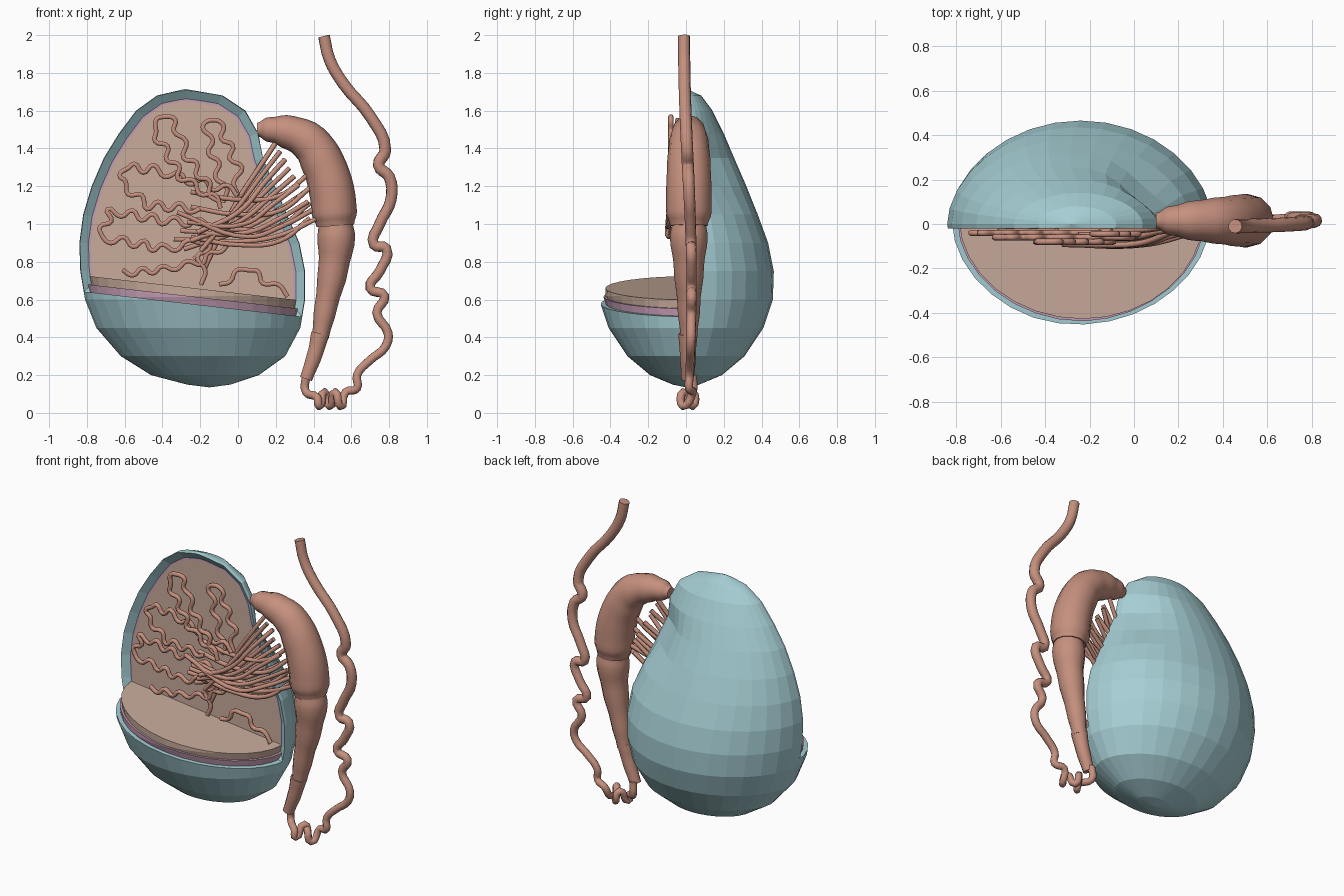
import bpy, bmesh, math
from mathutils import Vector

cube = bpy.data.objects.get("Cube")
if cube:
    bpy.data.objects.remove(cube, do_unlink=True)


def material(name, rgb):
    m = bpy.data.materials.new(name)
    m.use_nodes = True
    m.diffuse_color = (*rgb, 1)
    m.node_tree.nodes["Principled BSDF"].inputs["Base Color"].default_value = (*rgb, 1)
    return m


TEAL = material("pale teal", (.38, .62, .66))
PINK = material("mauve pink", (.56, .34, .46))
TAN = material("tan", (.58, .41, .33))
FLESH = material("flesh brown", (.56, .28, .21))

# Egg rows: height, left edge, right edge, half depth
ROWS = [(.15, -.27, -.04, .07), (.2, -.46, .11, .19), (.3, -.62, .25, .31),
        (.45, -.75, .33, .41), (.6, -.81, .355, .46), (.75, -.835, .355, .465),
        (.9, -.84, .325, .435), (1.05, -.82, .26, .38), (1.2, -.775, .2, .32),
        (1.35, -.71, .14, .255), (1.48, -.63, .11, .2), (1.6, -.54, .04, .14),
        (1.68, -.43, -.08, .08)]
SIDES = 32
CENTRE = Vector((-.23, 0, .85))
TILT = Vector((.115, 0, 1)).normalized()


def egg(scale):
    """Lofted egg with a shallow dent beside the head of the duct."""
    bm = bmesh.new()
    rings = []
    for z, left, right, depth in ROWS:
        ring = []
        for i in range(SIDES):
            a = math.tau * i / SIDES
            s = math.sin(a)
            x = (left + right) / 2 + (right - left) / 2 * math.cos(a)
            y = depth * math.copysign(abs(s) ** 1.1, s)
            p = Vector((x, y, z))
            dist = (p - Vector((.1, .2, 1.3))).length
            p += Vector((-.4, -.7, 0)) * .09 * math.exp(-(dist / .17) ** 2)
            ring.append(bm.verts.new(p))
        rings.append(ring)
    bottom = bm.verts.new((-.15, 0, .135))
    top = bm.verts.new((-.28, 0, 1.715))
    for i in range(SIDES):
        j = (i + 1) % SIDES
        for a, b in zip(rings, rings[1:]):
            bm.faces.new((a[i], a[j], b[j], b[i]))
        bm.faces.new((bottom, rings[0][j], rings[0][i]))
        bm.faces.new((top, rings[-1][i], rings[-1][j]))
    for v in bm.verts:
        v.co = CENTRE + (v.co - CENTRE) * scale
    return bm


def slice_off(bm, point, normal):
    """Remove what lies on the normal's side and return the new cap."""
    cut = bmesh.ops.bisect_plane(bm, geom=bm.verts[:] + bm.edges[:] + bm.faces[:],
                                 plane_co=point, plane_no=normal, clear_outer=True)
    edges = [e for e in cut["geom_cut"] if isinstance(e, bmesh.types.BMEdge)]
    caps = bmesh.ops.edgeloop_fill(bm, edges=edges)["faces"]
    bmesh.ops.recalc_face_normals(bm, faces=bm.faces[:])
    return caps


def finish(name, bm, *mats):
    me = bpy.data.meshes.new(name)
    bm.to_mesh(me)
    bm.free()
    for m in mats:
        me.materials.append(m)
    ob = bpy.data.objects.new(name, me)
    bpy.context.collection.objects.link(ob)
    return ob


# Lower half: three nested layers, each cut a little higher
for name, scale, height, mat in (("lower_shell", 1, .575, TEAL),
                                 ("middle_layer", .95, .615, PINK),
                                 ("inner_block", .925, .66, TAN)):
    layer = egg(scale)
    slice_off(layer, (-.23, 0, height), TILT)
    finish(name, layer, mat)

# Upper back half: bevelled rim, thin lining and inner wall
upper = egg(1)
slice_off(upper, (-.23, 0, .575), -TILT)
wall = slice_off(upper, (0, -.02, 0), (0, -1, 0))
bmesh.ops.inset_individual(upper, faces=wall, thickness=.045, depth=-.035,
                           use_even_offset=True)
lining = bmesh.ops.inset_individual(upper, faces=wall, thickness=.013, depth=0,
                                    use_even_offset=True)["faces"]
for f in lining:
    f.material_index = 1
for f in wall:
    f.material_index = 2
finish("upper_shell", upper, TEAL, PINK, TAN)


def tube(name, points, sides=2, steps=4):
    """Round tube through points given as (x, y, z, radius)."""
    cu = bpy.data.curves.new(name, "CURVE")
    cu.dimensions = "3D"
    cu.bevel_depth = 1
    cu.bevel_resolution = sides
    cu.resolution_u = steps
    cu.use_fill_caps = True
    sp = cu.splines.new("BEZIER")
    sp.radius_interpolation = "EASE"
    sp.bezier_points.add(len(points) - 1)
    for bp, (x, y, z, r) in zip(sp.bezier_points, points):
        bp.co = (x, y, z)
        bp.radius = r
        bp.handle_left_type = bp.handle_right_type = "AUTO"
    tmp = bpy.data.objects.new(name + "_path", cu)
    bpy.context.collection.objects.link(tmp)
    deps = bpy.context.evaluated_depsgraph_get()
    me = bpy.data.meshes.new_from_object(tmp.evaluated_get(deps))
    bpy.data.objects.remove(tmp, do_unlink=True)
    me.materials.clear()
    me.materials.append(FLESH)
    me.shade_smooth()
    ob = bpy.data.objects.new(name, me)
    bpy.context.collection.objects.link(ob)
    return ob


def flat_path(points, y):
    return [(x, y, z, r) for x, z, r in points]


# Outer duct: head, body and tail
tube("duct_head", flat_path([(.1, 1.5, .035), (.16, 1.5, .065), (.27, 1.485, .09),
     (.38, 1.43, .105), (.45, 1.32, .115), (.495, 1.18, .12), (.51, 1.06, .12),
     (.515, .99, .1)], .015), 4)
tube("duct_body", flat_path([(.515, 1.01, .09), (.52, .93, .1), (.505, .77, .08),
     (.465, .56, .06), (.435, .4, .045)], .015), 4)
tube("duct_tail", flat_path([(.435, .42, .05), (.41, .32, .043), (.36, .18, .035)], .01), 3)

# Thin exit duct: tight coils at the bottom, then a winding climb
coil = [(.36, .2), (.36, .11), (.42, .08)]
coil += [(.43 + .028 * i, .035 if i % 2 == 0 else .11) for i in range(6)]
climb = [(.63, .13), (.63, .2), (.7, .28), (.78, .35), (.795, .42), (.735, .53),
         (.775, .62), (.7, .66), (.75, .75), (.785, .87), (.72, .89), (.75, 1),
         (.81, 1.13), (.8, 1.25), (.745, 1.31), (.78, 1.39), (.7, 1.57),
         (.56, 1.74), (.485, 1.87), (.455, 1.995)]
path = []
for i, (x, z) in enumerate(coil + climb):
    y = .01 + (.025 * (-1) ** (i // 2) if i < len(coil) else .02 * math.sin(z * 2.4))
    path.append((x, y, z, .021 + .011 * min(z / 1.3, 1)))
tube("exit_duct", path, 3)


def winding(name, corners, y, amp=.022, step=.06):
    """Thin tubule that weaves from side to side along a path."""
    pts, side = [], 1
    for a, b in zip(corners, corners[1:]):
        a, b = Vector(a), Vector(b)
        d = b - a
        n = max(1, round(d.length / step))
        across = Vector((-d.y, d.x)).normalized() * amp
        for i in range(n):
            p = a + d * (i / n) + across * side
            side = -side
            pts.append((p.x, y, p.y, .014))
    pts.append((*corners[-1][:1], y, corners[-1][1], .014))
    tube(name, pts, 1, 4)


# Looped tubules, each running out to a tip and back
LOOPS = [[(-.08, 1.1), (-.3, 1.25), (-.45, 1.5), (-.38, 1.58), (-.32, 1.5), (-.27, 1.36), (-.1, 1.12)],
         [(-.06, 1.12), (-.12, 1.32), (-.17, 1.5), (-.12, 1.56), (-.07, 1.46), (0, 1.3), (0, 1.15)],
         [(0, 1.17), (-.25, 1.23), (-.45, 1.29), (-.6, 1.3), (-.61, 1.21), (-.48, 1.1), (-.2, 1.08)],
         [(-.15, 1.0), (-.4, 1.02), (-.67, 1.07), (-.73, .93), (-.55, .9), (-.4, .87), (-.2, .9)]]
for i, loop in enumerate(LOOPS):
    winding("tubule_loop_%d" % (i + 1), loop, (-.08, -.045, -.06, -.04)[i])

# Single tubules low on the wall
SINGLES = [[(-.61, .74), (-.4, .76), (-.2, .8), (-.05, .9)],
           [(-.18, .68), (-.2, .82), (-.1, .98)],
           [(.27, .63), (.14, .7), (.05, .77), (-.1, .68)]]
for i, line in enumerate(SINGLES):
    winding("single_tubule_%d" % (i + 1), line, -.035, .017)

# Fan of smooth ducts from the wall to the outer duct
COUNT = 10
for i in range(COUNT):
    t = i / (COUNT - 1)
    y = -.03 - .03 * (i % 3)
    start = (.2 + .22 * t, .01 - .03 * (i % 2), 1.43 - .4 * t, .014)
    bend = (.12 + .13 * t, y / 2, 1.31 - .36 * t, .014)
    middle = (-.01 + .07 * t, y, 1.11 - .2 * t, .014)
    end = (-.18 - .16 * t, y, .76 + .16 * t + .08 * (i % 3), .014)
    tube("fan_duct_%d" % (i + 1), [start, bend, middle, end], 1, 6)
for i in range(4):
    z = 1.27 - .08 * i
    tube("cross_duct_%d" % (i + 1), [(.38, 0, z, .014), (.22, -.03, z - .12, .014),
         (0, -.05, z - .14, .014), (-.25, -.05, z - .1, .014)], 1, 6)
